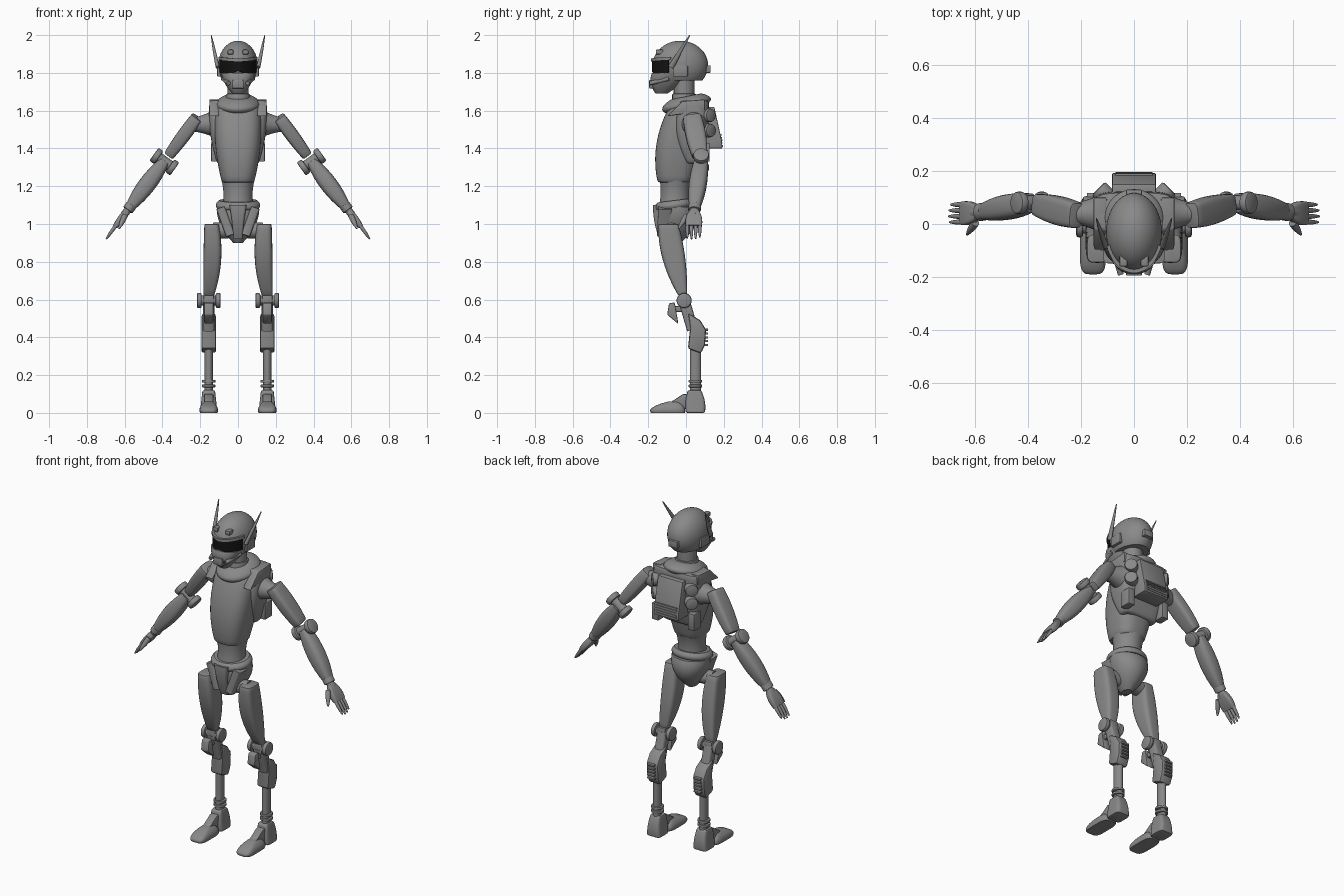
import bpy, bmesh
from math import sin, cos, pi, radians
from mathutils import Vector, Matrix

if "Cube" in bpy.data.objects:
    bpy.data.objects.remove(bpy.data.objects["Cube"])


def material(name, value):
    mat = bpy.data.materials.new(name)
    mat.use_nodes = True
    colour = (value, value, value, 1)
    mat.diffuse_color = colour
    mat.node_tree.nodes["Principled BSDF"].inputs["Base Color"].default_value = colour
    return mat


GREY = material("metal grey", .25)
BLACK = material("visor black", .006)


def finish(name, bm, mat=GREY, mirror=True, bevel=0):
    bmesh.ops.recalc_face_normals(bm, faces=bm.faces)
    if bevel:
        sharp = [e for e in bm.edges if e.calc_face_angle(0) > radians(35)]
        bmesh.ops.bevel(bm, geom=sharp, offset=bevel, segments=2, profile=.5,
                        affect='EDGES', clamp_overlap=True)
    for face in bm.faces:
        face.smooth = True
    for edge in bm.edges:
        edge.smooth = edge.calc_face_angle(0) < radians(35)
    mesh = bpy.data.meshes.new(name)
    bm.to_mesh(mesh)
    bm.free()
    mesh.materials.append(mat)
    part = bpy.data.objects.new(name, mesh)
    bpy.context.collection.objects.link(part)
    if mirror:
        part.modifiers.new("Mirror", 'MIRROR').use_mirror_merge = False


def skin(rings):
    """Join rings of points into a closed tube with caps."""
    bm = bmesh.new()
    loops = [[bm.verts.new(point) for point in ring] for ring in rings]
    count = len(loops[0])
    for low, high in zip(loops, loops[1:]):
        for i in range(count):
            j = (i + 1) % count
            bm.faces.new((low[i], low[j], high[j], high[i]))
    bm.faces.new(loops[0][::-1])
    bm.faces.new(loops[-1])
    return bm


def bend(start, middle, end):
    """Smooth curve through three values along a part."""
    return lambda t: (start * (1 - t) * (1 - 2 * t) + middle * 4 * t * (1 - t)
                      + end * t * (2 * t - 1))


def at(value, t):
    return value(t) if callable(value) else value


def outline(power, count):
    """Superellipse: round at power two, boxy above."""
    for i in range(count):
        c, s = cos(2 * pi * i / count), sin(2 * pi * i / count)
        yield abs(c) ** (2 / power) * (1 if c > 0 else -1), abs(s) ** (2 / power) * (1 if s > 0 else -1)


def tower(name, low, high, width, front, back, side=0, power=2, tilt=0, steps=12, **style):
    """Upright loft shaped by its half width, front and back lines."""
    rings = []
    for k in range(steps + 1):
        t = k / steps
        depth = (at(back, t) - at(front, t)) / 2
        rings.append([(at(side, t) + u * at(width, t), at(front, t) + depth * (1 + v),
                       low + (high - low) * t + tilt * v * depth) for u, v in outline(power, 40)])
    finish(name, skin(rings), mirror=bool(side), **style)


def limb(name, a, b, width, depth=None, power=2, steps=8, **style):
    """Loft between two points."""
    a, b = Vector(a), Vector(b)
    along = (b - a).normalized()
    v = Vector((0, 1, 0)) if abs(along.y) < .8 else Vector((0, 0, 1))
    v = (v - along * v.dot(along)).normalized()
    u = v.cross(along)
    rings = []
    for k in range(steps + 1):
        t = k / steps
        w, d = at(width, t), at(depth or width, t)
        rings.append([a.lerp(b, t) + u * (x * w) + v * (y * d) for x, y in outline(power, 24)])
    finish(name, skin(rings), **style)


def rod(name, a, b, radius, **style):
    limb(name, a, b, radius, steps=1, **style)


def prism(name, profile, centre, half, bevel=.006, **style):
    """Side profile in y and z, extruded along x."""
    rings = [[(x, y, z) for y, z in profile] for x in (centre - half, centre + half)]
    finish(name, skin(rings), bevel=bevel, **style)


def block(name, centre, size, bevel=.005, **style):
    bm = bmesh.new()
    bmesh.ops.create_cube(bm, matrix=Matrix.LocRotScale(Vector(centre), None, Vector(size)))
    finish(name, bm, bevel=bevel, **style)


def face_band(name, reach, low, high, out, mat):
    """Curved plate wrapped round the front of the helmet."""
    rings = []
    for i in range(25):
        k = i / 12 - 1
        a, top, bottom = k * radians(reach), high(abs(k)), low(abs(k))
        rings.append([((.1 + grow) * sin(a), -.03 - (.145 + grow) * cos(a), z)
                      for grow, z in ((out, top), (out, bottom), (-.02, bottom), (-.02, top))])
    finish(name, skin(rings), mat, mirror=False)


# Head
skull = bmesh.new()
bmesh.ops.create_uvsphere(skull, u_segments=40, v_segments=24, radius=1, matrix=Matrix.LocRotScale(
    Vector((0, -.03, 1.84)), None, Vector((.105, .147, .13))))
rim = bmesh.ops.bisect_plane(skull, geom=skull.verts[:] + skull.edges[:] + skull.faces[:],
                             plane_co=(0, 0, 1.76), plane_no=(0, 0, -1), clear_outer=True)
bmesh.ops.contextual_create(skull, geom=[e for e in rim["geom_cut"] if isinstance(e, bmesh.types.BMEdge)])
finish("helmet", skull, mirror=False)
tower("jaw", 1.69, 1.8, width=bend(.03, .07, .09), front=bend(-.16, -.187, -.18),
      back=bend(-.1, -.03, 0), power=2.5)
face_band("visor", 66, lambda k: 1.81 - .02 * min(1, 2 * k) + .03 * max(0, k - .6),
          lambda k: 1.86 + .01 * k, out=.006, mat=BLACK)
face_band("brow", 70, lambda k: 1.86 + .01 * k, lambda k: 1.875 + .01 * k, out=.01, mat=GREY)
block("mouth_guard", (0, -.17, 1.74), (.06, .05, .045), mirror=False)
rod("cheek_tube", (.05, -.19, 1.745), (.08, -.09, 1.77), radius=.011)
block("ear_pod", (.1, -.03, 1.81), (.02, .08, .06))
block("forehead_plate", (.04, -.14, 1.91), (.03, .04, .025))
block("rear_lamp", (0, .1, 1.82), (.06, .06, .04), mirror=False)
limb("antenna", (.108, -.08, 1.83), (.142, .02, 2), width=bend(.01, .008, .002),
     depth=bend(.016, .01, .003))

# Neck and collar
rod("neck", (0, -.01, 1.6), (0, -.01, 1.77), radius=.055, mirror=False)
rod("neck_ring", (0, -.01, 1.6), (0, -.01, 1.69), radius=.063, mirror=False, bevel=.006)
tower("collar", 1.61, 1.675, width=bend(.1, .116, .075), front=bend(-.11, -.124, -.08),
      back=bend(.11, .13, .08), tilt=.2)

# Torso
tower("chest", 1.22, 1.62, width=bend(.085, .12, .12), front=bend(-.15, -.157, -.09),
      back=bend(.03, .08, .1), power=2.7, bevel=.012)
tower("rear_shell", 1.32, 1.655, width=bend(.11, .148, .15), front=bend(0, -.06, -.03),
      back=bend(.07, .115, .12), power=4.5, bevel=.012)
prism("shoulder_strap", [(-.1, 1.57), (-.02, 1.65), (.1, 1.66), (.1, 1.6)], centre=.127, half=.025)
prism("backpack", [(.1, 1.62), (.15, 1.62), (.19, 1.44), (.193, 1.4), (.09, 1.4)],
      centre=0, half=.083, mirror=False)
for i in range(5):
    block("vent_slat", (0, .18, 1.415 + i * .014), (.14, .032 - i * .003, .007), bevel=0, mirror=False)
for height in (1.495, 1.575):
    rod("back_thruster", (.09, .09, height), (.134, .134, height), radius=.036, bevel=.008)
block("side_pod", (.12, .09, 1.38), (.045, .07, .1))

# Waist and pelvis
tower("waist", 1.08, 1.23, width=bend(.085, .077, .087), front=bend(-.145, -.135, -.138),
      back=bend(.025, .02, .035))
tower("belt", 1.085, 1.125, width=bend(.112, .117, .1), front=bend(-.16, -.166, -.15),
      back=bend(.04, .044, .03), tilt=.12)
tower("pelvis", .9, 1.09, width=bend(.025, .093, .112), front=bend(-.1, -.147, -.147),
      back=bend(-.03, .05, .045))
tower("crotch_guard", .92, 1.1, width=bend(.024, .032, .046), front=bend(-.14, -.167, -.174),
      back=-.1, power=6)
limb("hip_guard", (.04, -.115, .94), (.092, -.11, 1.085), width=.024, depth=.038, power=5)
rod("hip_joint", (.05, -.075, .965), (.13, -.08, .965), radius=.042)

# Legs
LEG = .155
knee, ankle = Vector((LEG, -.01, .595)), Vector((LEG, .05, .1))
right = Vector((1, 0, 0))
tower("thigh", .62, 1, side=bend(LEG, .136, .14), width=bend(.028, .047, .038),
      front=bend(-.04, -.123, -.146), back=bend(.005, -.003, -.04), power=4, bevel=.006)
rod("knee_axle", knee - right * .05, knee + right * .05, radius=.026)
for offset in (-.05, .05):
    middle = knee + right * offset
    rod("knee_disc", middle - right * .013, middle + right * .013, radius=.04, bevel=.008)
block("knee_block", knee, (.055, .055, .065))
prism("knee_guard", [(-.06, .585), (-.04, .47), (-.1, .52), (-.09, .58)], centre=LEG, half=.025)
block("knee_guard_link", (LEG, -.035, .55), (.03, .07, .03))
limb("knee_link", knee, (LEG, .035, .44), width=.03, power=4)
prism("calf", [(.01, .53), (.076, .49), (.106, .44), (.1, .36), (.08, .315), (.01, .34), (.022, .45)],
      centre=LEG, half=.039, bevel=.012)
for i in range(5):
    block("calf_rib", (LEG, .1, .36 + i * .02), (.046, .035, .011), bevel=.002)
limb("shin", ankle, (LEG, .05, .4), width=.022, depth=.03)
for height in (.135, .16):
    cuff = Vector((LEG, .05, height))
    rod("ankle_cuff", cuff, cuff + Vector((0, 0, .015)), radius=.036, bevel=.004)

# Feet
tower("heel", 0, .12, side=LEG, width=bend(.046, .04, .033), front=bend(0, -.003, .01),
      back=bend(.1, .1, .08), power=5, bevel=.008)
prism("foot_bridge", [(-.1, .045), (0, .02), (.02, .1), (-.015, .1)], centre=LEG, half=.024)
tower("toe_plate", 0, .06, side=LEG, width=bend(.046, .046, .022), front=bend(-.186, -.175, -.095),
      back=bend(-.005, -.01, -.04), power=4)

# Arms
shoulder, elbow = Vector((.216, .032, 1.565)), Vector((.39, .08, 1.33))
wrist, knuckles = Vector((.575, .045, 1.085)), Vector((.65, .04, .987))
limb("shoulder_joint", (.14, .04, 1.53), (.25, .04, 1.525), width=bend(.066, .046, .034))
limb("upper_arm", shoulder, shoulder.lerp(elbow, .86), width=bend(.033, .036, .028),
     depth=bend(.048, .053, .04), power=4, bevel=.006)
across = Vector((.81, 0, .58))
rod("elbow_axle", elbow - across * .06, elbow + across * .06, radius=.028)
for offset in (-.052, .052):
    middle = elbow + across * offset
    rod("elbow_disc", middle - across * .016, middle + across * .016, radius=.042, bevel=.008)
limb("forearm", elbow, wrist, width=bend(.028, .046, .024), depth=bend(.036, .047, .028), power=2.8)
limb("wrist_cuff", wrist.lerp(elbow, .06), wrist.lerp(knuckles, .12), width=.03, depth=.034, bevel=.004)
limb("wrist_joint", wrist, wrist.lerp(knuckles, .4), width=.02, depth=.025)

# Hands
limb("palm", wrist.lerp(knuckles, .2), knuckles, width=bend(.016, .019, .013),
     depth=bend(.026, .043, .043), power=5)
for i, reach in enumerate((.93, 1, .97, .85)):
    root = knuckles + Vector((-.005, (i - 1.5) * .022, .008))
    limb("finger", root, root + Vector((.053, 0, -.075)) * reach, width=bend(.009, .009, .004))
limb("thumb", (.598, .005, 1.045), (.63, -.04, .975), width=bend(.015, .013, .004))
